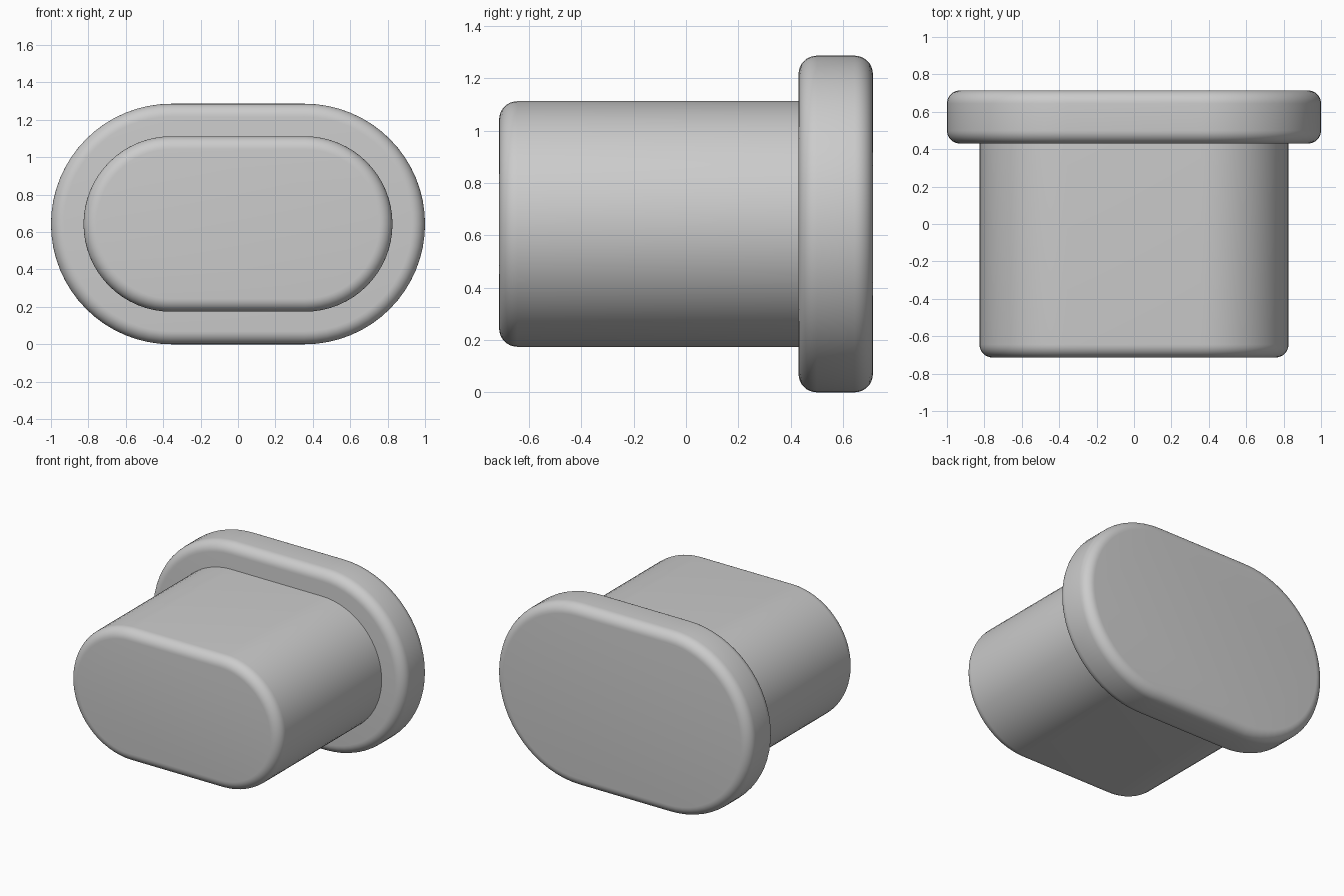
import bpy, bmesh, math

cube = bpy.data.objects.get("Cube")
if cube:
    bpy.data.objects.remove(cube, do_unlink=True)

grey = bpy.data.materials.new("plain grey")
grey.use_nodes = True
colour = (0.6, 0.6, 0.6, 1)
grey.diffuse_color = colour
grey.node_tree.nodes["Principled BSDF"].inputs["Base Color"].default_value = colour

CENTRE_Z = 0.643
STRAIGHT = 0.357   # half length of the straight edges
FILLET = 0.07
ARC_STEPS = 32
FILLET_STEPS = 8


def stadium_ring(bm, radius, y):
    """Loop of vertices: two half circles joined by straight edges."""
    ring = []
    for side, start in ((1, -math.pi / 2), (-1, math.pi / 2)):
        for i in range(ARC_STEPS + 1):
            a = start + math.pi * i / ARC_STEPS
            ring.append(bm.verts.new((side * STRAIGHT + radius * math.cos(a), y,
                                      CENTRE_Z + radius * math.sin(a))))
    return ring


def stadium_block(name, radius, y_front, y_back, round_back):
    # Profile of (radius, y) from front cap to back cap
    quarter = [math.pi / 2 * i / FILLET_STEPS for i in range(FILLET_STEPS + 1)]
    inset = [(radius - FILLET * (1 - math.sin(a)), FILLET * (1 - math.cos(a))) for a in quarter]
    profile = [(r, y_front + d) for r, d in inset]
    if round_back:
        profile += [(r, y_back - d) for r, d in reversed(inset)]
    else:
        profile.append((radius, y_back))

    bm = bmesh.new()
    rings = [stadium_ring(bm, r, y) for r, y in profile]
    for a, b in zip(rings, rings[1:]):
        for i in range(len(a)):
            j = (i + 1) % len(a)
            bm.faces.new((a[i], a[j], b[j], b[i])).smooth = True
    bm.faces.new(rings[0])
    bm.faces.new(rings[-1])
    bmesh.ops.recalc_face_normals(bm, faces=bm.faces)
    mesh = bpy.data.meshes.new(name)
    bm.to_mesh(mesh)
    bm.free()
    mesh.materials.append(grey)
    obj = bpy.data.objects.new(name, mesh)
    bpy.context.collection.objects.link(obj)

    # Smooth rounded walls, sharp where the angle is steep
    bpy.ops.object.select_all(action="DESELECT")
    obj.select_set(True)
    bpy.context.view_layer.objects.active = obj
    bpy.ops.object.shade_smooth_by_angle(angle=math.radians(30))
    return obj


# Plug body runs slightly into the flange
stadium_block("plug_body", 0.469, -0.714, 0.45, False)
stadium_block("end_flange", 0.643, 0.43, 0.714, True)
